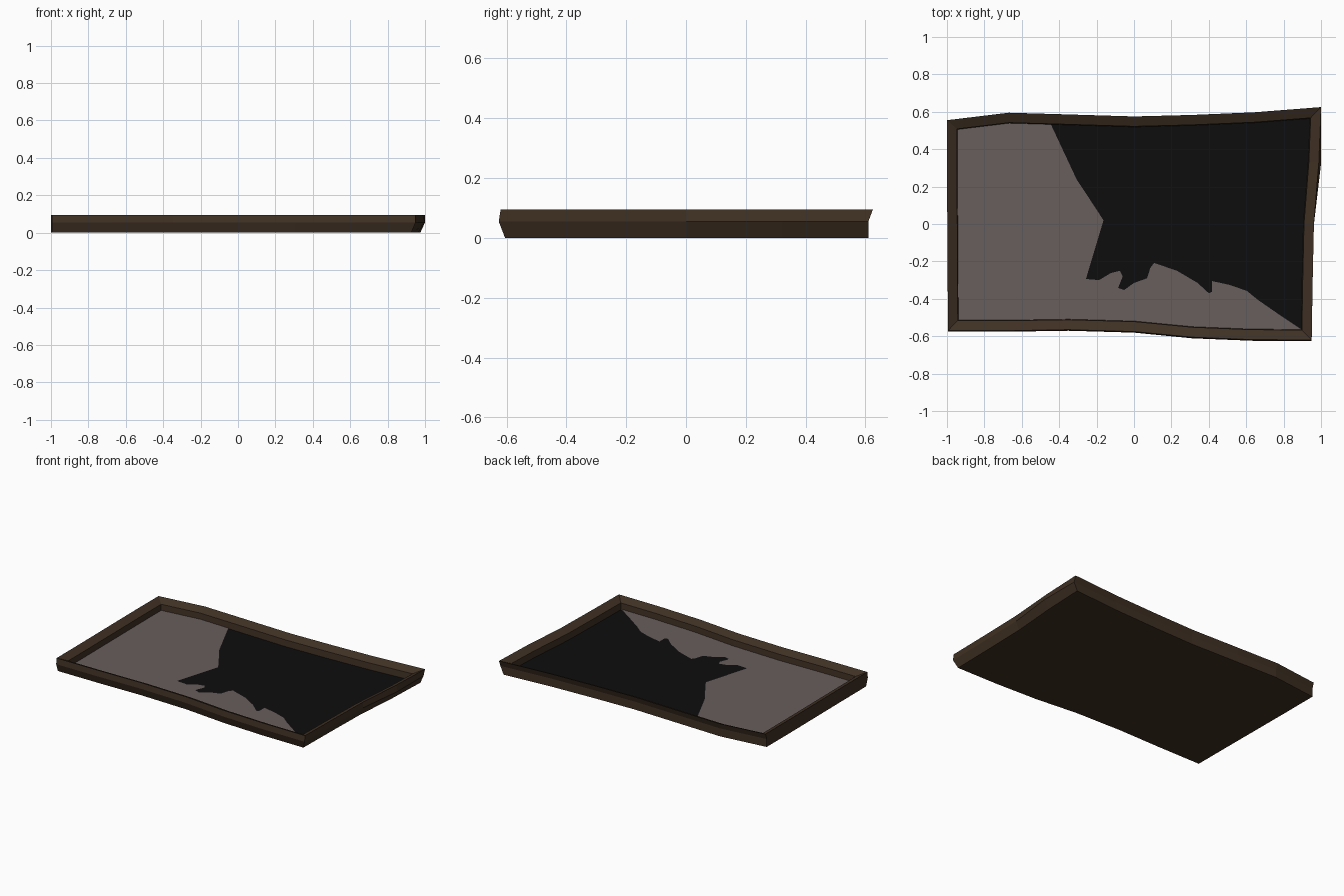
import bpy, bmesh
from mathutils import Vector

if "Cube" in bpy.data.objects:
    bpy.data.objects.remove(bpy.data.objects["Cube"])


def material(name, rgb):
    m = bpy.data.materials.new(name)
    m.diffuse_color = (*rgb, 1)
    m.use_nodes = True
    m.node_tree.nodes["Principled BSDF"].inputs["Base Color"].default_value = m.diffuse_color
    return m


WOOD = material("dark wood", (0.050, 0.030, 0.017))
GLASS = material("grey mirror glass", (0.138, 0.112, 0.109))
BLACK = material("black backing", (0.004, 0.004, 0.004))

# Wobbly outer rim, counter-clockwise from the front left corner
RIM = [(-.995, -.57), (-.67, -.57), (-.35, -.565), (0, -.575), (.31, -.605),
       (.63, -.618), (.95, -.62), (.955, -.31), (.962, 0), (.988, .33),
       (1, .625), (.64, .597), (.31, .583), (0, .575), (-.36, .586),
       (-.67, .595), (-1, .555), (-1, .28), (-.998, 0), (-.996, -.3)]

# Broken glass edge, from the back rail to the front right corner
CRACK = [(-.444, .532), (-.305, .235), (-.235, .13), (-.163, .02),
         (-.257, -.294), (-.187, -.30), (-.123, -.262), (-.075, -.25),
         (-.06, -.28), (-.085, -.342), (-.053, -.353), (0, -.315),
         (.07, -.29), (.087, -.235), (.107, -.208), (.23, -.25),
         (.34, -.315), (.40, -.37), (.417, -.362), (.417, -.305),
         (.513, -.326), (.604, -.358), (.663, -.406), (.78, -.487)]


def inset(points, d):
    """Offset a closed outline inward with mitred corners."""
    pts = [Vector(p) for p in points]
    out = []
    for i, p in enumerate(pts):
        a = (p - pts[i - 1]).normalized()
        b = (pts[(i + 1) % len(pts)] - p).normalized()
        na, nb = Vector((-a.y, a.x)), Vector((-b.y, b.x))
        out.append(tuple(p + (na + nb) * d / (1 + na.dot(nb))))
    return out


def build(name, mat, rings, cap_first=False):
    """Join equal rings of (points, z) with quads; a single ring is filled."""
    bm = bmesh.new()
    loops = [[bm.verts.new((x, y, z)) for x, y in pts] for pts, z in rings]
    for lo, hi in zip(loops, loops[1:]):
        for i in range(len(lo)):
            j = (i + 1) % len(lo)
            bm.faces.new((lo[i], lo[j], hi[j], hi[i]))
    if cap_first:
        bm.faces.new(loops[0][::-1])
    if len(loops) == 1:
        f = bm.faces.new(loops[0])
        f.normal_update()
        if f.normal.z < 0:
            f.normal_flip()
        bmesh.ops.triangulate(bm, faces=[f])
    mesh = bpy.data.meshes.new(name)
    bm.to_mesh(mesh)
    bm.free()
    mesh.materials.append(mat)
    obj = bpy.data.objects.new(name, mesh)
    bpy.context.collection.objects.link(obj)
    return obj


# Frame: flat back, flared sides, top sloping inward, inner wall
base = [(x * .975 if x > 0 else x, y * .976) for x, y in RIM]
middle = [(x + (.012 if (x, y) == RIM[9] else 0), y * (.976 if y > 0 else 1.01))
          for x, y in RIM]
lip = inset(RIM, .053)
well = inset(RIM, .056)
build("frame", WOOD, [(base, 0), (middle, .055), (RIM, .095), (lip, .07), (well, .025)],
      cap_first=True)

# Backing seen through the broken pane
build("backing", BLACK, [(well, .025)])

# Remaining glass: left and front part of the pane, bounded by the crack
build("broken_glass", GLASS, [(well[15:] + well[:7] + CRACK[::-1], .029)])
